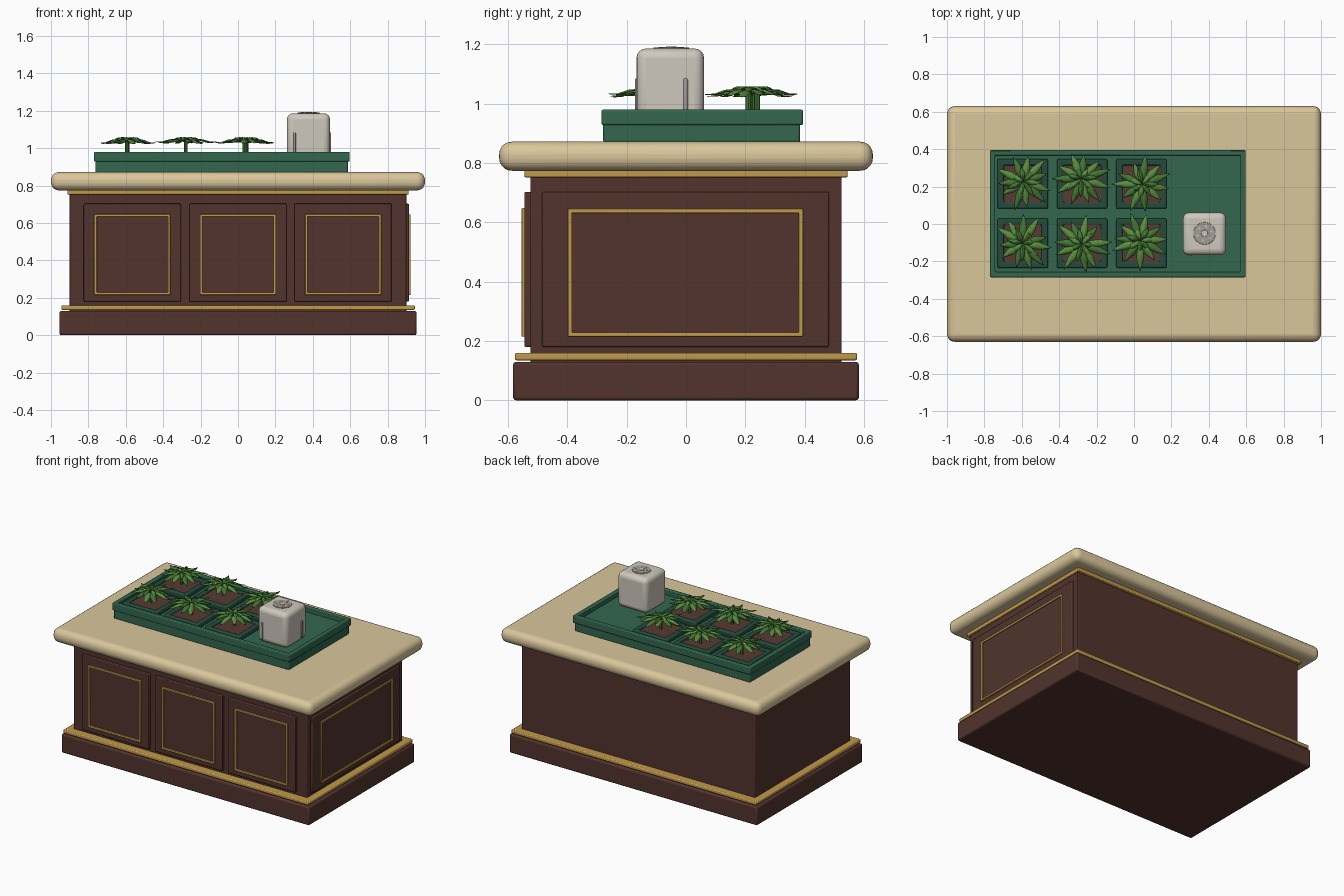
import bpy, bmesh, math, random
from mathutils import Matrix, Vector

if "Cube" in bpy.data.objects:
    bpy.data.objects.remove(bpy.data.objects["Cube"])

random.seed(4)

def mat(name, r, g, b):
    m = bpy.data.materials.new(name)
    m.diffuse_color = (r, g, b, 1)
    m.use_nodes = True
    m.node_tree.nodes["Principled BSDF"].inputs["Base Color"].default_value = m.diffuse_color
    return m

WOOD = mat("dark wood", 0.085, 0.034, 0.026)
STONE = mat("cream stone", 0.70, 0.57, 0.33)
GOLD = mat("gold trim", 0.53, 0.32, 0.07)
TRAY = mat("tray green", 0.033, 0.135, 0.078)
POT = mat("pot dark green", 0.018, 0.07, 0.045)
SOIL = mat("soil", 0.10, 0.042, 0.032)
LEAF = mat("leaf green", 0.10, 0.27, 0.05)
LEAF2 = mat("deep leaf green", 0.055, 0.18, 0.035)
SHELL = mat("off white shell", 0.62, 0.58, 0.51)
METAL = mat("grey metal", 0.36, 0.34, 0.30)

def finish(name, bm, m, bevel=0, seg=2):
    bmesh.ops.recalc_face_normals(bm, faces=bm.faces)
    me = bpy.data.meshes.new(name)
    bm.to_mesh(me)
    bm.free()
    me.materials.append(m)
    ob = bpy.data.objects.new(name, me)
    bpy.context.collection.objects.link(ob)
    if bevel:
        mod = ob.modifiers.new("bevel", 'BEVEL')
        mod.width, mod.segments = bevel, seg
        mod.limit_method = 'ANGLE'
    bpy.ops.object.select_all(action='DESELECT')
    ob.select_set(True)
    bpy.context.view_layer.objects.active = ob
    bpy.ops.object.shade_smooth_by_angle(angle=math.radians(35))
    return ob

def box(name, x, y, z, m, bevel=0, seg=2):
    """Box from (min, max) ranges."""
    bm = bmesh.new()
    bmesh.ops.create_cube(bm, size=1)
    for v in bm.verts:
        v.co = [(r[0] + r[1]) / 2 + c * (r[1] - r[0]) for c, r in zip(v.co, (x, y, z))]
    return finish(name, bm, m, bevel, seg)

def frame(name, u, v, w, width, m, mapping, bevel=0):
    """Rectangular ring in u, v with depth range w; mapping turns (u, v, w) to xyz."""
    bm = bmesh.new()
    rings = []
    for inset in (0, width):
        for d in w:
            a, b, c, e = u[0] + inset, u[1] - inset, v[0] + inset, v[1] - inset
            rings.append([bm.verts.new(mapping(*p, d)) for p in ((a, c), (b, c), (b, e), (a, e))])
    o0, o1, i0, i1 = rings
    for p, q in ((o0, o1), (o1, i1), (i1, i0), (i0, o0)):
        for k in range(4):
            n = (k + 1) % 4
            bm.faces.new((p[k], p[n], q[n], q[k]))
    return finish(name, bm, m, bevel)

def cylinder(name, x, y, z, r, m, n=24, bevel=0):
    bm = bmesh.new()
    bmesh.ops.create_cone(bm, cap_ends=True, segments=n, radius1=r, radius2=r, depth=z[1] - z[0],
                          matrix=Matrix.Translation((x, y, (z[0] + z[1]) / 2)))
    return finish(name, bm, m, bevel)

flat = lambda u, v, w: (u, v, w)
front = lambda u, v, w: (u, w, v)
side = lambda u, v, w: (w, u, v)

# Counter body
box("plinth", (-0.955, 0.955), (-0.583, 0.583), (0, 0.13), WOOD, 0.01)
box("lower_trim", (-0.945, 0.945), (-0.577, 0.577), (0.135, 0.16), GOLD, 0.006)
box("cabinet", (-0.9, 0.9), (-0.525, 0.525), (0.125, 0.78), WOOD, 0.004)
box("upper_trim", (-0.912, 0.912), (-0.545, 0.545), (0.752, 0.778), GOLD, 0.005)
box("countertop", (-1, 1), (-0.63, 0.63), (0.774, 0.872), STONE, 0.043, 5)

# Front panels with gold frames
for i, cx in enumerate((-0.565, 0.0, 0.562)):
    box(f"front_panel_{i}", (cx - 0.26, cx + 0.26), (-0.545, -0.52), (0.18, 0.703), WOOD, 0.005)
    frame(f"front_frame_{i}", (cx - 0.204, cx + 0.204), (0.215, 0.648), (-0.555, -0.542),
          0.014, GOLD, front, 0.003)

# Right end panel
box("side_panel", (0.89, 0.914), (-0.485, 0.482), (0.18, 0.703), WOOD, 0.005)
frame("side_frame", (-0.398, 0.394), (0.215, 0.646), (0.91, 0.923), 0.014, GOLD, side, 0.003)

# Planting tray
box("tray_base", (-0.763, 0.588), (-0.279, 0.385), (0.868, 0.945), TRAY, 0.008)
frame("tray_rim", (-0.77, 0.597), (-0.285, 0.395), (0.928, 0.98), 0.028, TRAY, flat, 0.006)

def leaf(bm, base, ang, length, lift, droop, width, m_index):
    """Pointed leaf with a folded midrib."""
    d = Vector((math.cos(ang), math.sin(ang), 0))
    s = Vector((-d.y, d.x, 0))
    rows = []
    for t, w in ((0, 0.25), (0.3, 0.85), (0.55, 1.0), (0.8, 0.55), (1, 0.02)):
        z = lift * math.sin(math.pi * min(t * 1.25, 1)) - droop * t * t
        c = Vector(base) + d * length * t + Vector((0, 0, z))
        rows.append([bm.verts.new(c + s * width * w * k + Vector((0, 0, -0.005 * w * abs(k))))
                     for k in (-1, 0, 1)])
    for a, b in zip(rows, rows[1:]):
        for k in (0, 1):
            bm.faces.new((a[k], a[k + 1], b[k + 1], b[k])).material_index = m_index

# Pots and plants
centres = [(-0.59, 0.225), (-0.28, 0.24), (0.045, 0.21),
           (-0.595, -0.105), (-0.28, -0.11), (0.035, -0.09)]
for i, (px, py) in enumerate(centres):
    cx, cy = (-0.595, -0.278, 0.04)[i % 3], (0.215, -0.103)[i // 3]
    frame(f"pot_{i}", (cx - 0.135, cx + 0.135), (cy - 0.133, cy + 0.133), (0.94, 0.975),
          0.034, POT, flat, 0.008)
    box(f"soil_{i}", (cx - 0.105, cx + 0.105), (cy - 0.103, cy + 0.103), (0.94, 0.964), SOIL)
    cylinder(f"stem_{i}", px, py, (0.96, 1.045), 0.010, LEAF2, 8)
    bm = bmesh.new()
    turn = random.uniform(0, 6.28)
    for k in range(11):
        a = turn + (k + random.uniform(-0.2, 0.2)) * math.tau / 11
        leaf(bm, (px, py, 1.035), a, random.uniform(0.125, 0.168), 0.015,
             random.uniform(0.0, 0.012), 0.021, k % 2)
    for k in range(7):
        a = turn + 0.25 + k * math.tau / 7
        leaf(bm, (px, py, 1.045), a, random.uniform(0.07, 0.10), 0.015, 0.002, 0.014, (k + 1) % 2)
    ob = finish(f"leaves_{i}", bm, LEAF)
    ob.data.materials.append(LEAF2)
    mod = ob.modifiers.new("thickness", 'SOLIDIFY')
    mod.thickness = 0.002

# Dispenser box with side bars and a round vent
box("dispenser", (0.262, 0.492), (-0.167, 0.061), (0.944, 1.186), SHELL, 0.032, 4)
box("front_bar", (0.294, 0.309), (-0.172, -0.16), (0.965, 1.085), METAL, 0.004)
box("side_bar", (0.486, 0.497), (-0.009, 0.006), (0.965, 1.085), METAL, 0.004)
vx, vy = 0.377, -0.05
cylinder("vent_disc", vx, vy, (1.18, 1.19), 0.06, METAL, 32, 0.002)
cylinder("vent_cap", vx, vy, (1.185, 1.193), 0.018, SHELL, 16, 0.002)
for k in range(6):
    a = k * math.tau / 6 + 0.3
    cylinder(f"vent_stud_{k}", vx + 0.038 * math.cos(a), vy + 0.038 * math.sin(a),
             (1.186, 1.192), 0.006, SHELL, 8)
